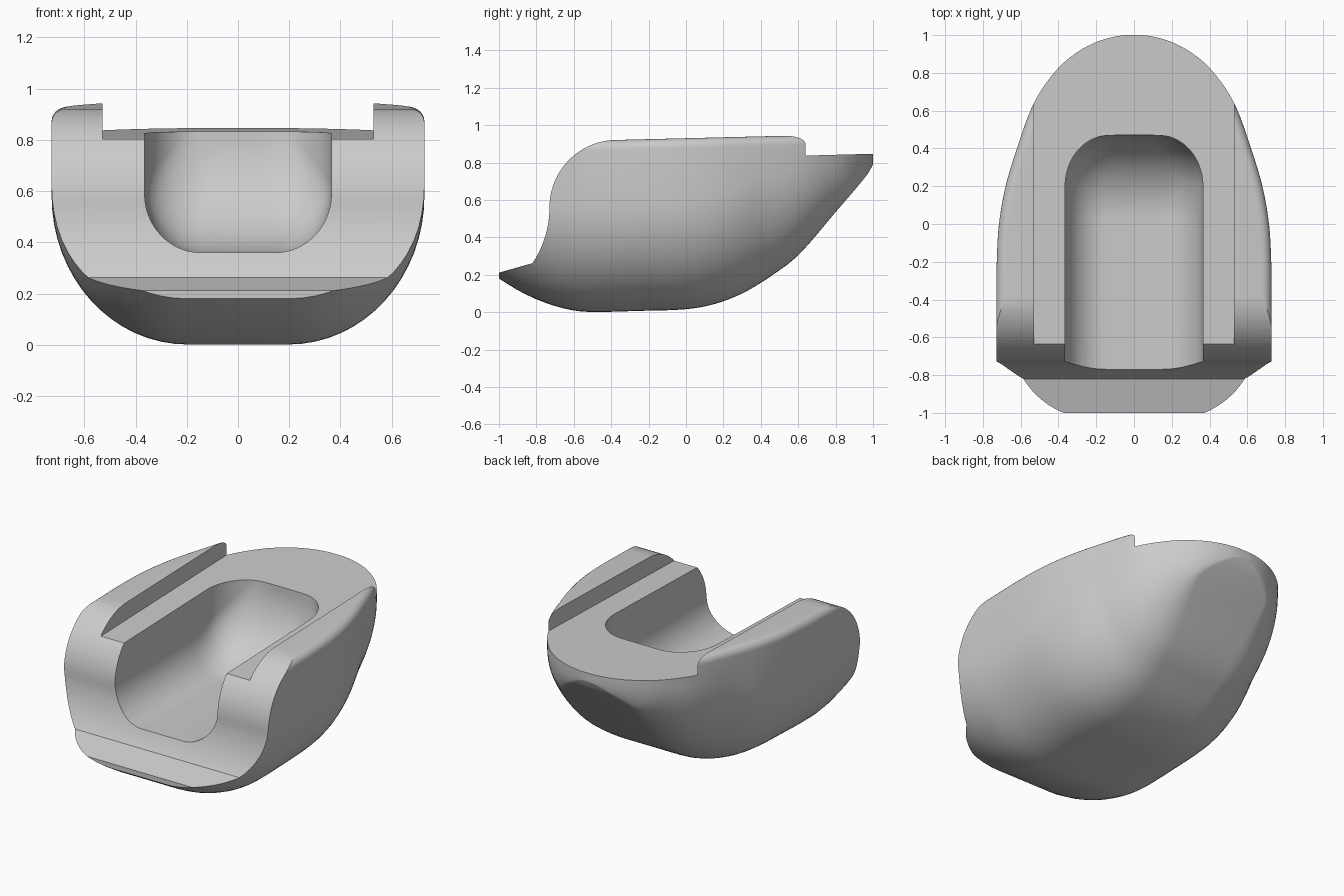
import bpy, bmesh
from math import sin, cos, pi, sqrt

cube = bpy.data.objects.get("Cube")
if cube:
    bpy.data.objects.remove(cube)

grey = bpy.data.materials.new("plain grey")
grey.use_nodes = True
grey.diffuse_color = (0.6, 0.6, 0.6, 1)
grey.node_tree.nodes["Principled BSDF"].inputs["Base Color"].default_value = grey.diffuse_color


def smooth_table(table, y):
    """Smooth (Hermite) interpolation through (y, value) pairs."""
    def slope(i):
        a, b = table[max(i - 1, 0)], table[min(i + 1, len(table) - 1)]
        return (b[1] - a[1]) / (b[0] - a[0])
    y = min(max(y, table[0][0]), table[-1][0])
    i = max(k for k in range(len(table) - 1) if table[k][0] <= y)
    (y0, v0), (y1, v1) = table[i], table[i + 1]
    h = y1 - y0
    t = (y - y0) / h
    return (v0 * (1 + 2 * t) * (1 - t) ** 2 + h * slope(i) * t * (1 - t) ** 2
            + v1 * t * t * (3 - 2 * t) + h * slope(i + 1) * t * t * (t - 1))


def section(y, width, flat, bottom, rise, top, edge, n=16, m=6):
    """U shaped cross-section: flat base, elliptical bilge, rounded top edge."""
    half = []
    for k in range(n + 1):
        a = k / n * pi / 2
        half.append((flat + (width - flat) * sin(a), bottom + rise * (1 - cos(a))))
    for k in range(m + 1):
        a = k / m * pi / 2
        half.append((width - edge * (1 - cos(a)), top - edge * (1 - sin(a))))
    return [(x, y, z) for x, z in half] + [(-x, y, z) for x, z in reversed(half)]


def loft(name, rings):
    bm = bmesh.new()
    rows = [[bm.verts.new(p) for p in ring] for ring in rings]
    for a, b in zip(rows, rows[1:]):
        for i in range(len(a)):
            j = (i + 1) % len(a)
            bm.faces.new((a[i], a[j], b[j], b[i]))
    bm.faces.new(rows[0])
    bm.faces.new(rows[-1])
    bmesh.ops.recalc_face_normals(bm, faces=bm.faces)
    mesh = bpy.data.meshes.new(name)
    bm.to_mesh(mesh)
    bm.free()
    mesh.materials.append(grey)
    obj = bpy.data.objects.new(name, mesh)
    bpy.context.collection.objects.link(obj)
    return obj


def prism(name, profile, half_width):
    return loft(name, [[(x, y, z) for y, z in profile] for x in (-half_width, half_width)])


# Hull: squared half width and keel height along the length
width_sq = [(-1, .53), (-.4, .53), (-.2, .528), (0, .511), (.2, .462), (.4, .384),
            (.64, .281), (.82, .165), (.91, .09), (.965, .038), (1, .002)]
keel = [(-1, .18), (-.9, .118), (-.8, .069), (-.7, .033), (-.6, .009), (-.5, .001),
        (-.25, .007), (0, .016), (.15, .043), (.3, .1), (.45, .19), (.6, .305),
        (.8, .535), (.97, .737), (1, .79)]
base_flat = [(-1, .2), (.4, .2), (.7, .22), (.9, .25), (1, .25)]


def hull_ring(y):
    w = sqrt(smooth_table(width_sq, y))
    b = smooth_table(keel, y)
    flat = min(smooth_table(base_flat, y), w * .75)
    top = .93 + .025 * y
    return section(y, w, flat, b, min(.58, .85 * (.845 - b)), top, min(.05, w * .4))


steps = 64
hull = loft("hull", [hull_ring(-1 + 2 * sin(k / steps * pi / 2)) for k in range(steps + 1)])

# Front cut: sloping lip, hollow curve, then rounded shoulder
front = [(-1.2, .155)]
for k in range(15):
    z = .262 + (.561 - .262) * k / 14
    front.append((-1.268 + sqrt(.538 ** 2 - (z - .561) ** 2), z))
for k in range(1, 21):
    a = k / 20 * pi / 2
    front.append((-.37 - .36 * cos(a), .561 + .36 * sin(a)))
front += [(-.37, 1.2), (-1.2, 1.2)]
front_cutter = prism("front_cutter", front, 1.2)

# Wide channel with a gently sloping floor
channel_cutter = prism("channel_cutter",
                       [(-1.3, .785), (1.3, .855), (1.3, 1.3), (-1.3, 1.3)], .53)

# Scooped pocket, open at the front, sweeping up at the back
def pocket_ring(y):
    t = min(max((y - .2) / .27, 0), 1)
    w = .365 - .235 * (1 - sqrt(1 - t * t))
    s = min(max((y - .03) / .44, 0), 1)
    floor = .36 + .45 * (1 - sqrt(1 - s * s))
    return section(y, w, w * .4, floor, min(.23, .23 + (.36 - floor) * .3), 1.3, .01)


pocket_ys = [-1.2, -.8, -.4, 0] + [.47 * sin(k / 24 * pi / 2) for k in range(1, 25)]
pocket_cutter = loft("pocket_cutter", [pocket_ring(y) for y in pocket_ys])

# Carve the hull
bpy.context.view_layer.objects.active = hull
hull.select_set(True)
for cutter in (front_cutter, channel_cutter, pocket_cutter):
    cutter.hide_render = True
    mod = hull.modifiers.new(cutter.name, 'BOOLEAN')
    mod.operation = 'DIFFERENCE'
    mod.solver = 'EXACT'
    mod.object = cutter
    bpy.ops.object.modifier_apply(modifier=mod.name)
    bpy.data.objects.remove(cutter)
bpy.ops.object.shade_smooth_by_angle(angle=pi / 6)
